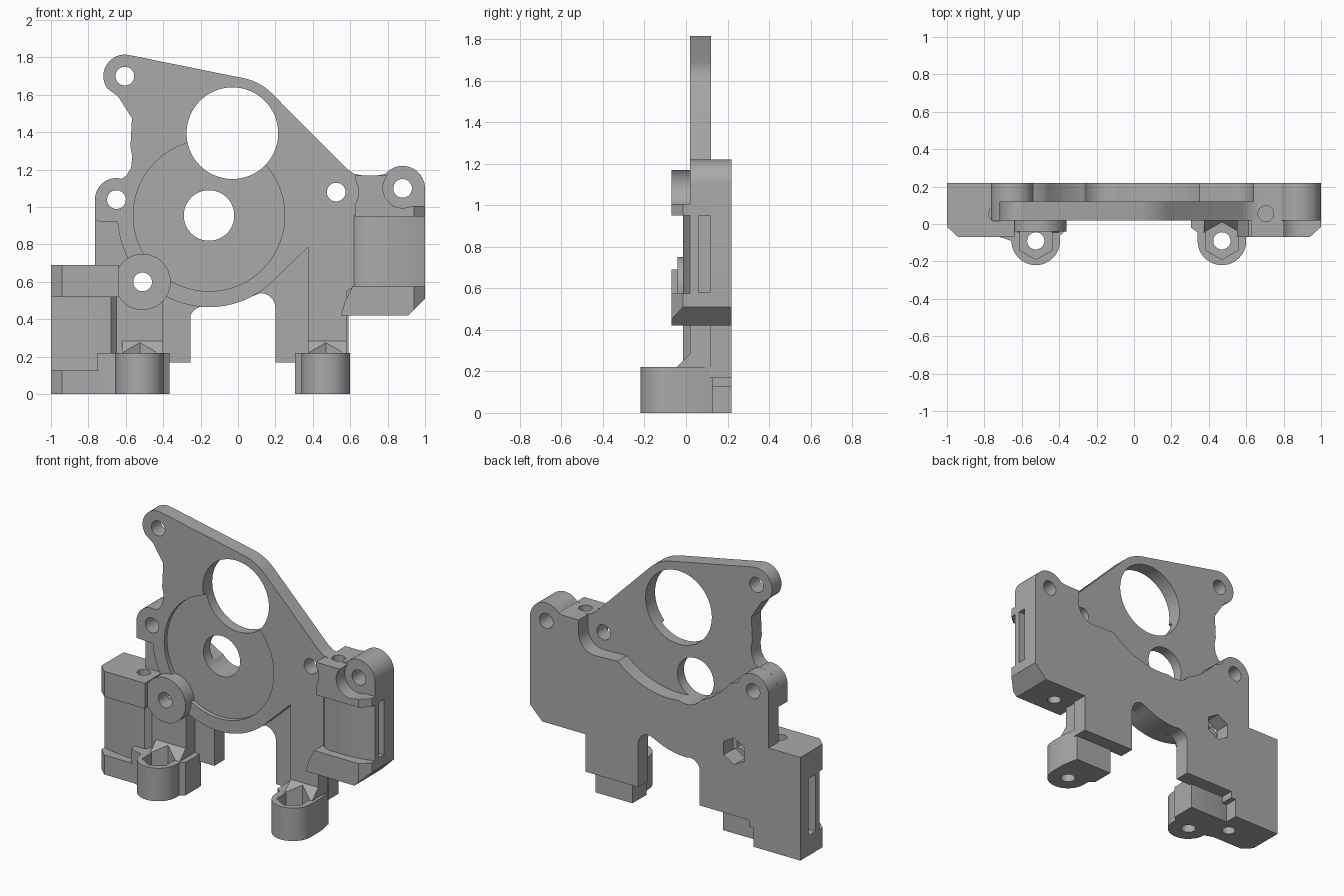
import bpy
import bmesh
from math import cos, sin, radians

cube = bpy.data.objects.get("Cube")
if cube:
    bpy.data.objects.remove(cube, do_unlink=True)

grey = bpy.data.materials.new("plain grey")
grey.use_nodes = True
colour = (0.4, 0.4, 0.4, 1)
grey.diffuse_color = colour
grey.node_tree.nodes["Principled BSDF"].inputs["Base Color"].default_value = colour


def arc(centre, r, start, end, steps=16):
    angles = [radians(start + (end - start) * i / steps) for i in range(steps + 1)]
    return [(centre[0] + r * cos(a), centre[1] + r * sin(a)) for a in angles]


def rect(u0, v0, u1, v1):
    return [(u0, v0), (u1, v0), (u1, v1), (u0, v1)]


def mirror(points):
    return [(-u, v) for u, v in points]


def prism(name, points, axis, low, high):
    """Extrude a flat profile along one axis."""
    place = {"x": lambda u, v, t: (t, u, v),
             "y": lambda u, v, t: (u, t, v),
             "z": lambda u, v, t: (u, v, t)}[axis]
    bm = bmesh.new()
    ends = [[bm.verts.new(place(u, v, t)) for u, v in points] for t in (low, high)]
    for ring in ends:
        bm.faces.new(ring)
    count = len(points)
    for i in range(count):
        j = (i + 1) % count
        bm.faces.new((ends[0][i], ends[0][j], ends[1][j], ends[1][i]))
    bmesh.ops.recalc_face_normals(bm, faces=bm.faces)
    mesh = bpy.data.meshes.new(name)
    bm.to_mesh(mesh)
    bm.free()
    mesh.materials.append(grey)
    obj = bpy.data.objects.new(name, mesh)
    bpy.context.scene.collection.objects.link(obj)
    return obj


def rod(name, centre, r, axis, low, high, sides=40):
    turn = 30 if sides == 6 else 0
    ring = arc(centre, r, turn, turn + 360, sides)[:-1]
    return prism(name, ring, axis, low, high)


cutters = []


def cutter(obj):
    obj.hide_render = True
    cutters.append(obj)
    return obj


def cut(obj, tools):
    for tool in tools:
        mod = obj.modifiers.new("cut", "BOOLEAN")
        mod.operation = "DIFFERENCE"
        mod.solver = "EXACT"
        mod.object = tool
    graph = bpy.context.evaluated_depsgraph_get()
    mesh = bpy.data.meshes.new_from_object(obj.evaluated_get(graph))
    obj.modifiers.clear()
    obj.data = mesh


# Shared centres and depths
TIP, LEFT_LUG, RIGHT_LUG = (-0.605, 1.7), (-0.65, 1.04), (0.88, 1.1)
INNER, BOSS = (0.525, 1.08), (-0.51, 0.6)
LARGE, SMALL = (-0.03, 1.395), (-0.155, 0.955)
FRONT, STEP, BACK, NOSE = 0.02, 0.115, 0.22, -0.07
LUG_R = 0.115

# Through holes and pockets
holes = [cutter(rod("hole_cutter", c, 0.05, "y", -1, 1))
         for c in (TIP, LEFT_LUG, RIGHT_LUG, INNER, BOSS)]
tip_hole, left_hole, right_hole, inner_hole, boss_hole = holes
large_hole = cutter(rod("large_hole_cutter", LARGE, 0.245, "y", -1, 1, 64))
small_hole = cutter(rod("small_hole_cutter", SMALL, 0.135, "y", -1, 1, 48))
dish = cutter(rod("dish_cutter", SMALL, 0.405, "y", -0.1, 0.05, 72))
hex_back = cutter(rod("hex_cutter", BOSS, 0.09, "y", 0.1, 0.3, 6))

# Main front plate with right leg
plate = arc(SMALL, 0.49, 184, 315, 32)
plate += [(0.375, 0.785), (0.375, 0.17), (0.58, 0.17), (0.58, 0.55), (0.66, 0.6),
          (0.66, 1.17), (0.62, 1.178), (0.58, 1.207)]
plate += arc(LARGE, 0.3, 45, 78, 8) + arc(TIP, LUG_R, 78, 215)
plate += [(-0.64, 1.59), (-0.567, 1.475), (-0.572, 1.38), (-0.575, 1.32), (-0.565, 1.27),
          (-0.572, 1.21), (-0.595, 1.17)]
plate += arc(LEFT_LUG, LUG_R, 75, 180) + [(-0.765, 0.925)]
front_plate = prism("front_plate", plate, "y", FRONT, STEP + 0.005)
cut(front_plate, holes + [large_hole, small_hole, dish])

# Thick back layer, hollowed around the large hole
layer = [(-0.765, 0.17), (-0.255, 0.17), (-0.255, 0.39)]
layer += arc((-0.18, 0.39), 0.08, 160, 90, 6)
layer += arc(SMALL, 0.49, 270, 298, 8) + arc((0.12, 0.46), 0.08, 90, 0, 6)
layer += [(0.2, 0.17), (0.59, 0.17), (0.59, 0.42), (0.91, 0.42), (1, 0.51)]
right_top = arc(RIGHT_LUG, LUG_R + 0.005, 0, 140) + [(0.75, 1.17), (0.64, 1.17)]
layer += right_top + arc(INNER, 0.115, 0, -90, 10)
layer += arc(LARGE, 0.57, -48, -142, 32)
layer += arc(LEFT_LUG, LUG_R, 15, 180)
back_layer = prism("back_layer", layer, "y", STEP, BACK)
cut(back_layer, [left_hole, right_hole, small_hole, boss_hole, hex_back])

# Left leg and front boss
left_leg = prism("left_leg", rect(-0.65, 0.17, -0.4, 0.56), "y", FRONT, 0.13)
cut(left_leg, [boss_hole, hex_back])
boss = rod("front_boss", BOSS, 0.15, "y", -0.04, FRONT + 0.03, 48)
cut(boss, [boss_hole])


# Side brackets: two blocks joined by a rounded core with a strap slot
def block_plan(inner):
    return [(inner, NOSE), (0.94, NOSE), (1, -0.015), (1, BACK), (inner, BACK)]


def core_plan(inner):
    return [(inner, BACK), (inner, 0.05), (inner + 0.04, 0.01), (0.68, -0.015),
            (0.83, -0.015), (0.93, 0), (1, FRONT), (1, BACK)]


right_rod = cutter(rod("right_rod_cutter", (0.705, 0.055), 0.042, "z", 0.3, 1.3))
left_rod = cutter(rod("left_rod_cutter", (-0.735, 0.055), 0.042, "z", -0.1, 0.8))
right_slot = cutter(prism("right_slot_cutter", rect(0.06, 0.58, 0.135, 0.95), "x", 0.66, 1.1))
left_slot = cutter(prism("left_slot_cutter", rect(0.06, 0.135, 0.135, 0.515), "x", -1.1, -0.7))

right_core = prism("right_bracket_core", core_plan(0.59), "z", 0.57, 0.955)
cut(right_core, [right_slot])
left_core = prism("left_bracket_core", mirror(core_plan(0.62)), "z", 0.125, 0.525)
cut(left_core, [left_slot])

corner = cutter(prism("corner_cutter", [(0.91, 0.42), (1.1, 0.61), (1.1, 0.3), (0.79, 0.3)],
                      "y", -0.3, 0.4))
slant = cutter(prism("slant_cutter", [(0.5, 0.4), (0.55, 0.42), (0.57, 0.49), (0.625, 0.6),
                                      (0.5, 0.6)], "y", -0.3, 0.1))
lower = prism("right_bracket_lower", block_plan(0.55), "z", 0.42, 0.575)
cut(lower, [right_rod, corner, slant])

# Upper right block, relieved around both screw lugs
lug_relief = cutter(rod("lug_relief_cutter", RIGHT_LUG, 0.105, "y", -0.2, FRONT))
side_relief = cutter(prism("side_relief_cutter", rect(0.88, 1.005, 1.2, 1.4), "y", -0.2, FRONT))
inner_relief = cutter(rod("inner_relief_cutter", INNER, 0.12, "y", -0.2, FRONT))
upper_plan = block_plan(0.625)[:3] + [(1, FRONT), (0.625, FRONT)]
upper = prism("right_bracket_upper", upper_plan, "z", 0.95, 1.17)
cut(upper, [lug_relief, side_relief, inner_relief, right_rod])
lug = prism("right_lug", [(0.64, 0.95), (1, 0.95)] + right_top, "y", FRONT, BACK)
cut(lug, [right_hole, right_rod])

for name, inner, low, high in (("lower", 0.655, 0, 0.13), ("upper", 0.64, 0.52, 0.69)):
    part = prism("left_bracket_" + name, mirror(block_plan(inner)), "z", low, high)
    cut(part, [left_rod])

# Feet with nut pockets and sloped shoulders
left_plan = arc((-0.525, -0.09), 0.13, 180, 360, 24)
left_plan += [(-0.395, -0.06), (-0.365, -0.035), (-0.365, 0.13), (-0.66, 0.13)]
left_plan += [(-0.75, 0.1), (-0.75, -0.06)]
right_plan = arc((0.47, -0.09), 0.13, 180, 360, 24)
right_plan += [(0.6, 0.02), (0.58, 0.13), (0.305, 0.13), (0.305, -0.02), (0.34, -0.045)]
feet = (("left", -0.525, left_plan, -0.62, -0.4), ("right", 0.47, right_plan, 0.375, 0.58))
for side, x, plan, x0, x1 in feet:
    nut = cutter(rod("nut_cutter", (x, -0.09), 0.1, "z", 0.12, 0.4, 6))
    screw = cutter(rod("screw_cutter", (x, -0.09), 0.046, "z", -0.1, 0.4))
    foot = prism(side + "_foot", plan, "z", 0, 0.13 if side == "none" else 0.22)
    cut(foot, [nut, screw, left_rod])
    slope = [(0.04, 0.285), (FRONT, 0.285), (-0.045, 0.22), (0.04, 0.22)]
    shoulder = prism(side + "_shoulder", slope, "x", x0, x1)
    cut(shoulder, [nut])

# Remove helpers, then smooth the round walls
for tool in cutters:
    bpy.data.objects.remove(tool, do_unlink=True)
bpy.ops.object.select_all(action="DESELECT")
for obj in bpy.context.scene.objects:
    if obj.type == "MESH":
        obj.select_set(True)
        bpy.context.view_layer.objects.active = obj
bpy.ops.object.shade_smooth_by_angle(angle=radians(30))
